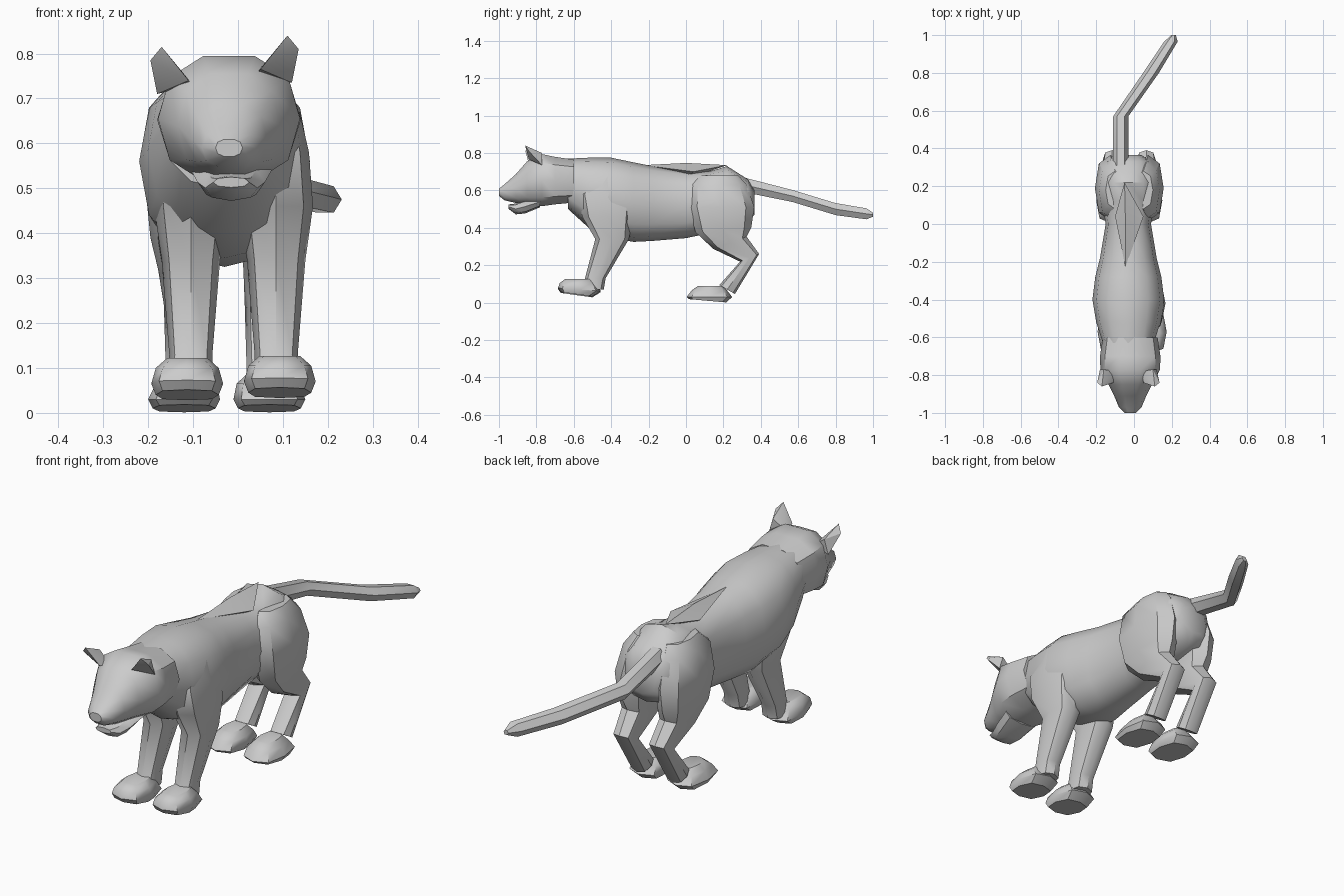
import bpy, bmesh
from math import cos, sin, pi, radians
from mathutils import Vector


def finish(name, bm, angle=42):
    bmesh.ops.recalc_face_normals(bm, faces=bm.faces)
    me = bpy.data.meshes.new(name)
    bm.to_mesh(me)
    bm.free()
    ob = bpy.data.objects.new(name, me)
    bpy.context.collection.objects.link(ob)
    bpy.ops.object.select_all(action='DESELECT')
    ob.select_set(True)
    bpy.context.view_layer.objects.active = ob
    bpy.ops.object.shade_smooth_by_angle(angle=radians(angle))
    return ob


def loft(name, rings, n=8, p=0.85):
    """rings: (x, y, z, half width in x, half length, tilt of the ring about x)"""
    bm = bmesh.new()
    prev = None
    f = lambda v: (abs(v) ** p) * (1 if v > 0 else -1) if abs(v) > 1e-6 else 0
    for x, y, z, rx, rl, tilt in rings:
        t = radians(tilt)
        ring = []
        for i in range(n):
            a = 2 * pi * i / n
            u, v = rx * f(cos(a)), rl * f(sin(a))
            ring.append(bm.verts.new((x + u, y + v * cos(t), z + v * sin(t))))
        if prev:
            for i in range(n):
                j = (i + 1) % n
                bm.faces.new((prev[i], prev[j], ring[j], ring[i]))
        else:
            bm.faces.new(ring)
        prev = ring
    bm.faces.new(prev)
    return finish(name, bm)


def along_y(cx, rows):
    """rows: (y, bottom z, top z, half width) -> upright rings"""
    return [(cx, y, (a + b) / 2, rx, (b - a) / 2, 90) for y, a, b, rx in rows]


def hull(name, pts):
    bm = bmesh.new()
    for q in pts:
        bm.verts.new(Vector(q))
    bmesh.ops.convex_hull(bm, input=bm.verts)
    return finish(name, bm, 25)


# Torso: chest, waist and hips
loft("torso", along_y(-0.03, [
    (-0.63, 0.50, 0.77, 0.135), (-0.52, 0.40, 0.775, 0.17),
    (-0.40, 0.345, 0.775, 0.19), (-0.28, 0.325, 0.75, 0.175),
    (-0.18, 0.33, 0.73, 0.15), (0.00, 0.345, 0.705, 0.12),
    (0.12, 0.37, 0.70, 0.14), (0.22, 0.39, 0.73, 0.145),
    (0.33, 0.42, 0.66, 0.12), (0.365, 0.47, 0.60, 0.07)]), 12)

# Raised ridge on the back
hull("back_ridge", [(-0.045, -0.23, 0.735), (-0.045, 0.0, 0.747), (-0.05, 0.22, 0.735),
                    (-0.10, 0.04, 0.70), (0.05, 0.04, 0.70), (-0.045, 0.0, 0.66)])

# Head with muzzle, and lower jaw
loft("head", along_y(-0.02, [
    (-0.60, 0.53, 0.77, 0.145), (-0.70, 0.52, 0.785, 0.16),
    (-0.77, 0.51, 0.80, 0.158), (-0.85, 0.52, 0.76, 0.115),
    (-0.91, 0.53, 0.69, 0.085), (-0.97, 0.545, 0.635, 0.06),
    (-1.00, 0.57, 0.61, 0.03)]), 10)
loft("lower_jaw", along_y(-0.015, [
    (-0.78, 0.51, 0.57, 0.09), (-0.86, 0.477, 0.55, 0.075),
    (-0.91, 0.472, 0.53, 0.058), (-0.95, 0.502, 0.525, 0.04)]))

# Ears
ear = [(0.04, -0.78, 0.755), (0.12, -0.77, 0.735), (0.135, -0.84, 0.81),
       (0.11, -0.86, 0.84), (0.10, -0.77, 0.80), (0.05, -0.84, 0.765)]
hull("right_ear", ear)
hull("left_ear", [(-0.06 - x, y, z - 0.025) for x, y, z in ear])

# Legs and paws, one pass per side
for side, s, fx, hx in (("right", 1, 0.085, 0.065), ("left", -1, -0.105, -0.115)):
    dz = 0.005 if s > 0 else 0
    loft(side + "_front_leg", [
        (fx - s * 0.01, -0.42, 0.68, 0.06, 0.09, 0),
        (fx - s * 0.005, -0.43, 0.58, 0.078, 0.15, 0),
        (fx, -0.42, 0.46, 0.082, 0.135, 0),
        (fx, -0.395, 0.34, 0.065, 0.09, 0),
        (fx, -0.485, 0.13, 0.048, 0.055, 0),
        (fx, -0.50, 0.07, 0.05, 0.06, 0)])
    px = fx + s * 0.008
    loft(side + "_front_paw", [
        (px, -0.585, 0.04 + dz, 0.07, 0.085, -8),
        (px, -0.57, 0.065 + dz, 0.08, 0.115, -4),
        (px, -0.58, 0.10 + dz, 0.07, 0.095, 0),
        (px, -0.575, 0.122 + dz, 0.045, 0.07, 0)], 8, 0.7)
    loft(side + "_hind_leg", [
        (hx - s * 0.015, 0.18, 0.68, 0.05, 0.10, 0),
        (hx, 0.175, 0.63, 0.07, 0.15, 0),
        (hx + s * 0.01, 0.19, 0.51, 0.082, 0.175, 0),
        (hx + s * 0.01, 0.20, 0.39, 0.07, 0.15, 5),
        (hx + s * 0.005, 0.235, 0.32, 0.058, 0.095, 20),
        (hx, 0.34, 0.24, 0.05, 0.055, 22),
        (hx, 0.22, 0.07, 0.045, 0.048, -30)])
    loft(side + "_hind_paw", [
        (hx + s * 0.005, 0.115, 0.01, 0.07, 0.10, -5),
        (hx + s * 0.005, 0.125, 0.03, 0.08, 0.122, 0),
        (hx, 0.125, 0.065, 0.068, 0.095, 0),
        (hx, 0.13, 0.09, 0.042, 0.065, 0)], 8, 0.7)

# Tail, bending to one side
loft("tail", [
    (-0.07, 0.31, 0.63, 0.04, 0.045, 90), (-0.07, 0.57, 0.57, 0.04, 0.037, 90),
    (0.09, 0.80, 0.50, 0.042, 0.037, 90), (0.195, 0.965, 0.475, 0.036, 0.034, 90),
    (0.21, 1.0, 0.47, 0.012, 0.012, 90)], 6, 1)
